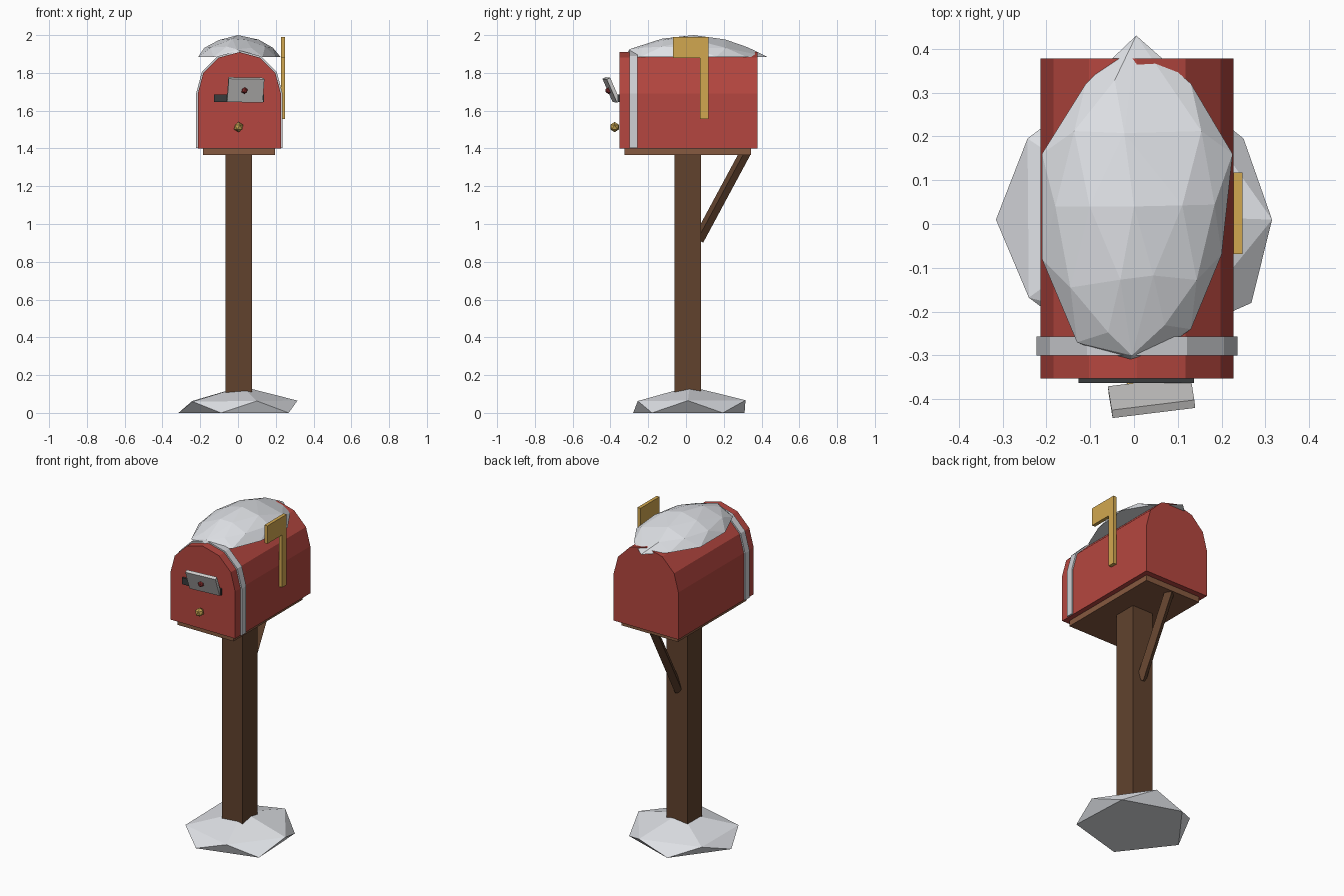
import bpy, bmesh, math
from mathutils import Vector, Matrix, Euler

if "Cube" in bpy.data.objects:
    bpy.data.objects.remove(bpy.data.objects["Cube"], do_unlink=True)


def material(name, r, g, b):
    m = bpy.data.materials.new(name)
    m.use_nodes = True
    m.diffuse_color = (r, g, b, 1)
    m.node_tree.nodes["Principled BSDF"].inputs["Base Color"].default_value = (r, g, b, 1)
    return m


RED = material("brick red", 0.46, 0.062, 0.05)
WOOD = material("dark wood", 0.12, 0.055, 0.027)
SHELF = material("light wood", 0.24, 0.1, 0.05)
SNOW = material("snow", 0.83, 0.85, 0.89)
STEEL = material("grey band", 0.62, 0.63, 0.66)
PAPER = material("paper", 0.62, 0.61, 0.6)
GOLD = material("gold flag", 0.64, 0.39, 0.08)
BRASS = material("brass", 0.55, 0.36, 0.08)
BLACK = material("slot black", 0.04, 0.043, 0.045)
WAX = material("wax red", 0.28, 0.03, 0.03)


def finish(name, bm, mat):
    bmesh.ops.recalc_face_normals(bm, faces=bm.faces)
    mesh = bpy.data.meshes.new(name)
    bm.to_mesh(mesh)
    bm.free()
    mesh.materials.append(mat)
    ob = bpy.data.objects.new(name, mesh)
    bpy.context.scene.collection.objects.link(ob)
    return ob


def box(name, center, size, mat, rot=Matrix.Identity(4)):
    bm = bmesh.new()
    place = Matrix.Translation(center) @ rot @ Matrix.Diagonal((*size, 1))
    bmesh.ops.create_cube(bm, size=1, matrix=place)
    return finish(name, bm, mat)


def span(name, x, y, z, mat):
    # Box given by its limits on each axis
    return box(name, [sum(p) / 2 for p in (x, y, z)], [p[1] - p[0] for p in (x, y, z)], mat)


def prism(name, points, offset, mat):
    bm = bmesh.new()
    face = bm.faces.new([bm.verts.new(p) for p in points])
    ext = bmesh.ops.extrude_face_region(bm, geom=[face], use_keep_orig=True)
    moved = [g for g in ext["geom"] if isinstance(g, bmesh.types.BMVert)]
    bmesh.ops.translate(bm, verts=moved, vec=offset)
    return finish(name, bm, mat)


def ball(name, center, radius, mat):
    bm = bmesh.new()
    bmesh.ops.create_icosphere(bm, subdivisions=1, radius=radius,
                               matrix=Matrix.Translation(center))
    return finish(name, bm, mat)


def hull(name, points, mat):
    bm = bmesh.new()
    verts = [bm.verts.new(p) for p in points]
    bmesh.ops.convex_hull(bm, input=verts)
    bmesh.ops.delete(bm, geom=[v for v in bm.verts if not v.link_faces], context="VERTS")
    return finish(name, bm, mat)


def arch(name, radius, bottom, y0, y1, mat):
    # Straight sides under a six-sided half round
    pts = [(0.007 - radius, y0, bottom), (0.007 + radius, y0, bottom)]
    for i in range(7):
        a = math.pi * i / 6
        pts.append((0.007 + radius * math.cos(a), y0, 1.69 + radius * math.sin(a)))
    return prism(name, pts, (0, y1 - y0, 0), mat)


# Post, shelf and box
span("post", (-0.067, 0.075), (-0.062, 0.08), (0.02, 1.37), WOOD)
span("shelf", (-0.185, 0.197), (-0.325, 0.343), (1.365, 1.402), SHELF)
arch("mailbox_body", 0.22, 1.4, -0.352, 0.378, RED)
arch("front_band", 0.229, 1.402, -0.3, -0.257, STEEL)

# Diagonal brace behind the post
low, high = Vector((0.004, 0.065, 0.915)), Vector((0.004, 0.318, 1.385))
axis = high - low
turn = axis.to_track_quat("Z", "Y").to_matrix().to_4x4() @ Matrix.Rotation(math.radians(35), 4, "Z")
box("brace", (low + high) / 2, (0.042, 0.042, axis.length), WOOD, turn)

# Raised flag on the left side
flag = [(0.118, 1.557), (0.118, 1.99), (-0.068, 1.99), (-0.068, 1.88), (0.075, 1.88), (0.075, 1.557)]
prism("flag", [(0.227, y, z) for y, z in flag], (0.021, 0, 0), GOLD)

# Slot, letter with its seal, and knob
span("mail_slot", (-0.127, 0.137), (-0.363, -0.35), (1.645, 1.685), BLACK)
tilt = Euler((math.radians(24), math.radians(1), math.radians(7))).to_matrix().to_4x4()
box("letter", (0.04, -0.395, 1.71), (0.19, 0.02, 0.135), PAPER, tilt)
ball("letter_seal", (0.035, -0.41, 1.706), 0.018, WAX)
ball("door_knob", (0.003, -0.378, 1.513), 0.027, BRASS)

# Faceted snow pile around the foot
foot = [(-0.315, 0.01, 0), (-0.09, -0.28, 0), (0.268, -0.18, 0), (0.25, 0.195, 0), (-0.09, 0.31, 0),
        (0.315, 0.01, 0.065), (0.1, -0.255, 0.063), (-0.24, -0.168, 0.06),
        (-0.243, 0.195, 0.063), (0.1, 0.315, 0.067), (0.02, 0.02, 0.14)]
hull("snow_pile", foot, SNOW)

# Snow cap: rim, then two shrinking rings and a crown
rim = [(0.005, 0.43), (-0.11, 0.32), (-0.21, 0.16), (-0.21, -0.08), (-0.13, -0.27), (-0.01, -0.318),
       (0.03, -0.31), (0.13, -0.24), (0.2, -0.07), (0.225, 0.16), (0.13, 0.32)]
mid = Vector((0.008, 0.04))
cap = [(x, y, 1.885) for x, y in rim]
for scale, z, step in ((0.86, 1.935, 1), (0.5, 1.977, 2)):
    for i in range(0, len(rim) - 1, step):
        p = mid + ((Vector(rim[i]) + Vector(rim[i + 1])) / 2 - mid) * scale
        cap.append((p.x, p.y, z + 0.004 * math.sin(i * 2)))
cap += [(0.0, 0.04, 2.0), (-0.005, -0.3, 1.925)]
hull("snow_cap", cap, SNOW)
